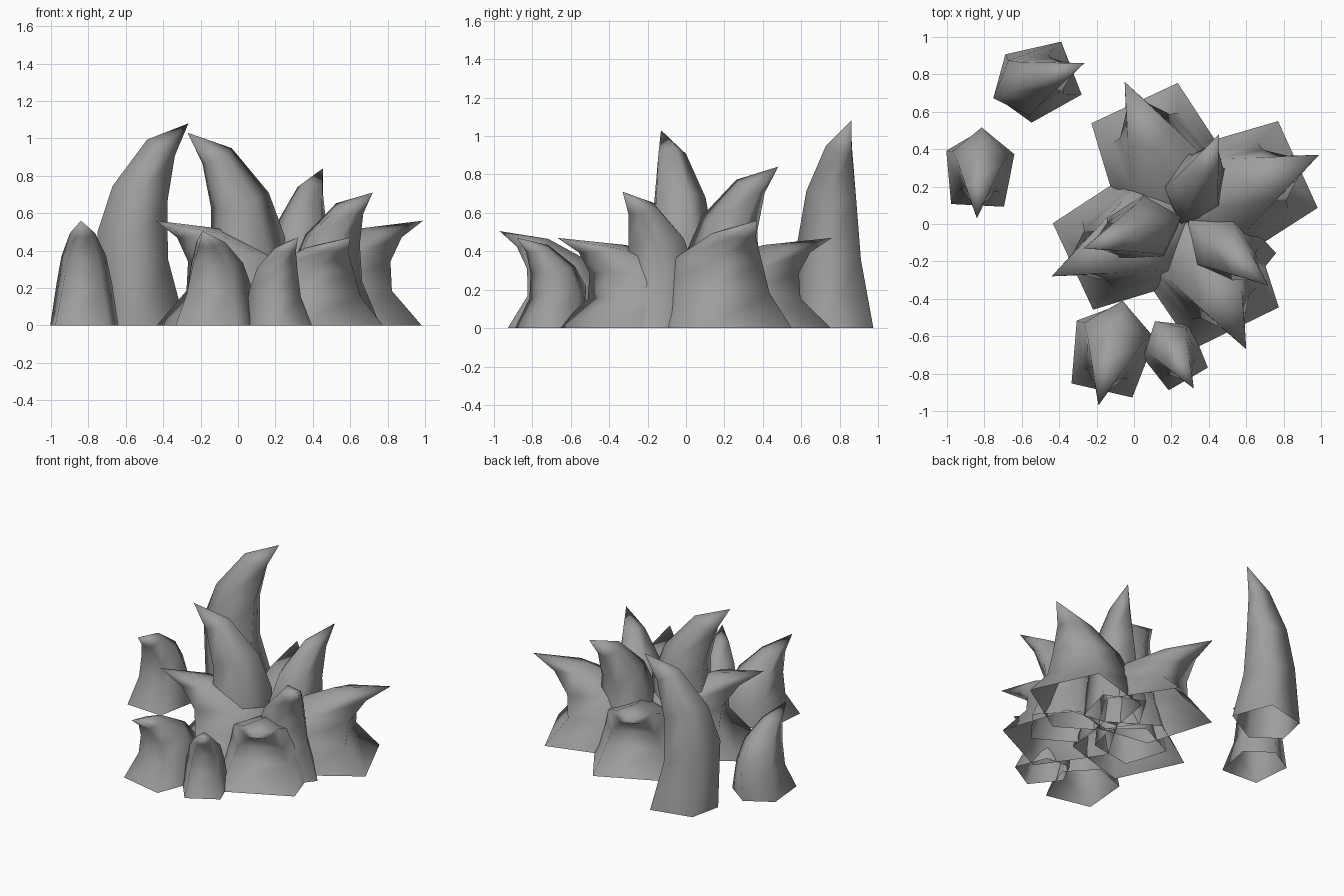
import bpy
import math

cube = bpy.data.objects.get("Cube")
if cube:
    bpy.data.objects.remove(cube, do_unlink=True)

grey = bpy.data.materials.new("blade_grey")
grey.use_nodes = True
colour = (0.34, 0.34, 0.34, 1)
grey.diffuse_color = colour
bsdf = next(n for n in grey.node_tree.nodes if n.type == "BSDF_PRINCIPLED")
bsdf.inputs["Base Color"].default_value = colour
bsdf.inputs["Roughness"].default_value = 0.8

# Horn cross-sections, as (forward, half width, height) for front, side and back
RINGS = [
    ((0.81, 0.59, 0.00), (-0.37, 0.76, 0.00), (-0.87, 0, 0.00)),
    ((0.47, 0.45, 0.33), (-0.36, 0.62, 0.40), (-0.93, 0, 0.46)),
    ((0.50, 0.34, 0.61), (-0.14, 0.50, 0.66), (-0.59, 0, 0.69)),
    ((0.74, 0.15, 0.84), (0.40, 0.28, 0.88), (0.18, 0, 0.92)),
]
REACH = 1.1


def blade(name, tip, lean, radius, height):
    """Five-sided horn, open below, that curves over towards its tip."""
    verts, faces = [], []
    for front, side, back in RINGS:
        for (u, v, z), sign in ((front, -1), (front, 1), (side, 1), (back, 1), (side, -1)):
            verts.append(((u - REACH) * radius, v * sign * radius, z * height))
    verts.append((0, 0, height))
    apex = len(verts) - 1
    for r in range(len(RINGS)):
        for i in range(5):
            a, b = r * 5 + i, r * 5 + (i + 1) % 5
            if r < len(RINGS) - 1:
                faces.append((a, b, b + 5, a + 5))
            else:
                faces.append((a, b, apex))
    mesh = bpy.data.meshes.new(name)
    mesh.from_pydata(verts, [], faces)
    mesh.materials.append(grey)
    mesh.polygons.foreach_set("use_smooth", [True] * len(faces))
    mesh.update()
    obj = bpy.data.objects.new(name, mesh)
    obj.location = (tip[0], tip[1], 0)
    obj.rotation_euler.z = math.radians(lean)
    bpy.context.collection.objects.link(obj)


# Outer whorl of the clump
blade("outer_blade_back", (-0.05, 0.76), 115, 0.432, 0.47)
blade("outer_blade_left", (0.99, 0.37), 24.5, 0.432, 0.56)
blade("outer_blade_right", (-0.44, -0.28), 205, 0.432, 0.56)
blade("outer_blade_front", (0.60, -0.67), -64, 0.432, 0.47)

# Inner, taller whorl
blade("inner_blade_right", (-0.27, -0.13), 198, 0.27, 1.03)
blade("inner_blade_back", (0.455, 0.48), 67, 0.257, 0.84)
blade("inner_blade_left", (0.72, -0.33), -39, 0.272, 0.71)

# Separate shoots around the clump
blade("tall_shoot", (-0.265, 0.86), 21, 0.257, 1.08)
blade("side_shoot", (-0.84, 0.03), -93, 0.24, 0.56)
blade("front_shoot", (-0.19, -0.97), -103, 0.283, 0.505)
blade("small_shoot", (0.32, -0.88), -60, 0.205, 0.47)
